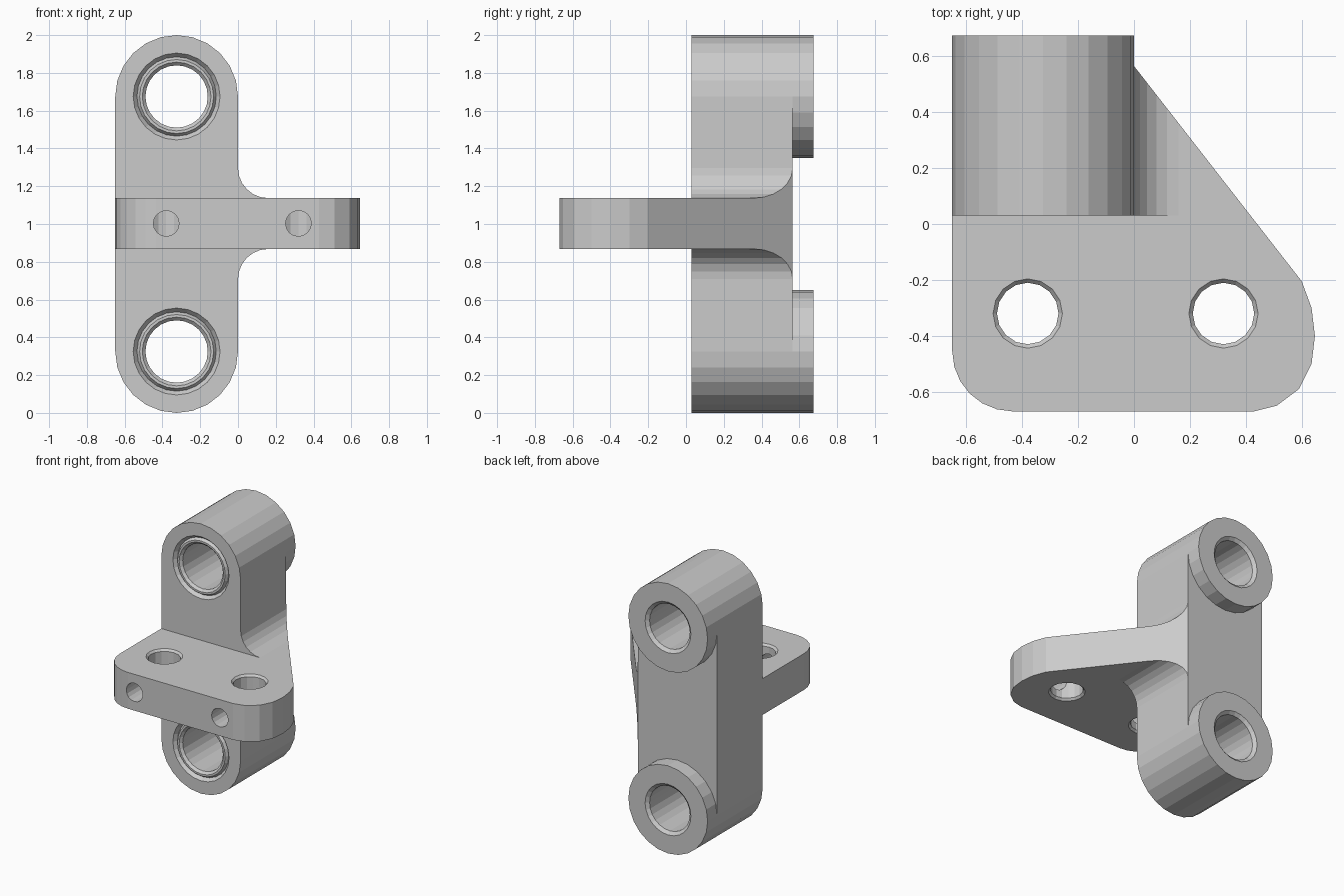
import bpy, bmesh, math
from mathutils import Vector

cube = bpy.data.objects.get("Cube")
if cube:
    bpy.data.objects.remove(cube, do_unlink=True)

grey = bpy.data.materials.new("plain grey")
grey.use_nodes = True
grey.diffuse_color = (0.6, 0.6, 0.6, 1)
grey.node_tree.nodes["Principled BSDF"].inputs["Base Color"].default_value = (0.6, 0.6, 0.6, 1)


def finish(name, bm):
    bmesh.ops.remove_doubles(bm, verts=bm.verts, dist=1e-5)
    bmesh.ops.recalc_face_normals(bm, faces=bm.faces)
    mesh = bpy.data.meshes.new(name)
    bm.to_mesh(mesh)
    bm.free()
    mesh.materials.append(grey)
    obj = bpy.data.objects.new(name, mesh)
    bpy.context.collection.objects.link(obj)
    return obj


def place(a, b, t, axis):
    return Vector((a, t, b)) if axis == "y" else Vector((a, b, t))


def prism(name, outline, start, end, axis):
    """Extrude a flat outline along y or z."""
    bm = bmesh.new()
    low, high = ([bm.verts.new(place(a, b, t, axis)) for a, b in outline] for t in (start, end))
    bm.faces.new(low)
    bm.faces.new(high)
    n = len(outline)
    for i in range(n):
        j = (i + 1) % n
        bm.faces.new((low[i], low[j], high[j], high[i]))
    return finish(name, bm)


def lathe(name, profile, a, b, axis, sides):
    """Turn a (radius, position) profile around a line along y or z."""
    bm = bmesh.new()
    rings = []
    for r, t in profile:
        if r == 0:
            rings.append([bm.verts.new(place(a, b, t, axis))] * sides)
        else:
            rings.append([bm.verts.new(place(a + x, b + y, t, axis))
                          for x, y in arc(0, 0, r, 0, 360, sides)[:-1]])
    for lower, upper in zip(rings, rings[1:]):
        for i in range(sides):
            j = (i + 1) % sides
            bm.faces.new(dict.fromkeys((lower[i], lower[j], upper[j], upper[i])))
    return finish(name, bm)


def arc(cx, cy, r, start, end, steps):
    angles = [math.radians(start + (end - start) * i / steps) for i in range(steps + 1)]
    return [(cx + r * math.cos(t), cy + r * math.sin(t)) for t in angles]


def combine(target, other, operation):
    mod = target.modifiers.new("combine", "BOOLEAN")
    mod.operation = operation
    mod.solver = "EXACT"
    mod.object = other
    bpy.context.view_layer.objects.active = target
    bpy.ops.object.modifier_apply(modifier=mod.name)
    bpy.data.objects.remove(other, do_unlink=True)


R = 0.325                      # radius of the upright's round ends
CX, LOW, HIGH = -0.325, R, 2 - R
FRONT, BACK, END = 0.03, 0.565, 0.675
BOTTOM, TOP = 0.868, 1.137     # mounting plate faces
FILLET = 0.16

# Upright with rounded ends
bracket = prism("bracket", arc(CX, HIGH, R, 0, 180, 12) + arc(CX, LOW, R, 180, 360, 12),
                FRONT, BACK, "y")

# Round bosses on the back
for z in (LOW, HIGH):
    combine(bracket, prism("boss", arc(CX, z, R, 0, 360, 24)[:-1], BACK, END, "y"), "UNION")

# Mounting plate with two rounded corners and a slanted side
plan = arc(-0.435, -0.455, 0.215, 180, 270, 6)
plan += [(0.43, -0.67), (0.51, -0.65), (0.59, -0.59), (0.635, -0.5), (0.647, -0.4),
         (0.635, -0.3), (0.6, -0.205), (0, BACK), (-0.65, BACK)]
plate = prism("plate", plan, BOTTOM, TOP, "z")

# Fillets joining the plate to the upright, trimmed by the slanted side
section = [(-0.1, BOTTOM - FILLET)]
section += arc(FILLET, BOTTOM - FILLET, FILLET, 180, 90, 6)
section += arc(FILLET, TOP + FILLET, FILLET, 270, 180, 6)
section += [(-0.1, TOP + FILLET)]
fillet = prism("fillet", section, FRONT, BACK, "y")
combine(fillet, prism("trim", plan, 0.4, 1.6, "z"), "INTERSECT")
combine(bracket, plate, "UNION")
combine(bracket, fillet, "UNION")

# Long bores with a grooved rim in front and a chamfer at the back
bore = [(0, 0), (0.23, 0), (0.23, FRONT), (0.21, 0.055), (0.196, 0.035), (0.182, 0.035),
        (0.165, 0.052), (0.165, 0.655), (0.188, END), (0.188, 0.7), (0, 0.7)]
for z in (LOW, HIGH):
    combine(bracket, lathe("bore_cutter", bore, CX, z, "y", 24), "DIFFERENCE")

# Chamfered plate holes and the cross holes drilled into them from the front
hole = [(0, 0.8), (0.124, 0.8), (0.124, BOTTOM), (0.11, BOTTOM + 0.015),
        (0.11, TOP - 0.015), (0.124, TOP), (0.124, 1.2), (0, 1.2)]
cross = [(0, -0.8), (0.068, -0.8), (0.068, -0.32), (0, -0.32)]
for x in (-0.38, 0.32):
    combine(bracket, lathe("hole_cutter", hole, x, -0.32, "z", 16), "DIFFERENCE")
    combine(bracket, lathe("cross_cutter", cross, x, 1.003, "y", 16), "DIFFERENCE")
